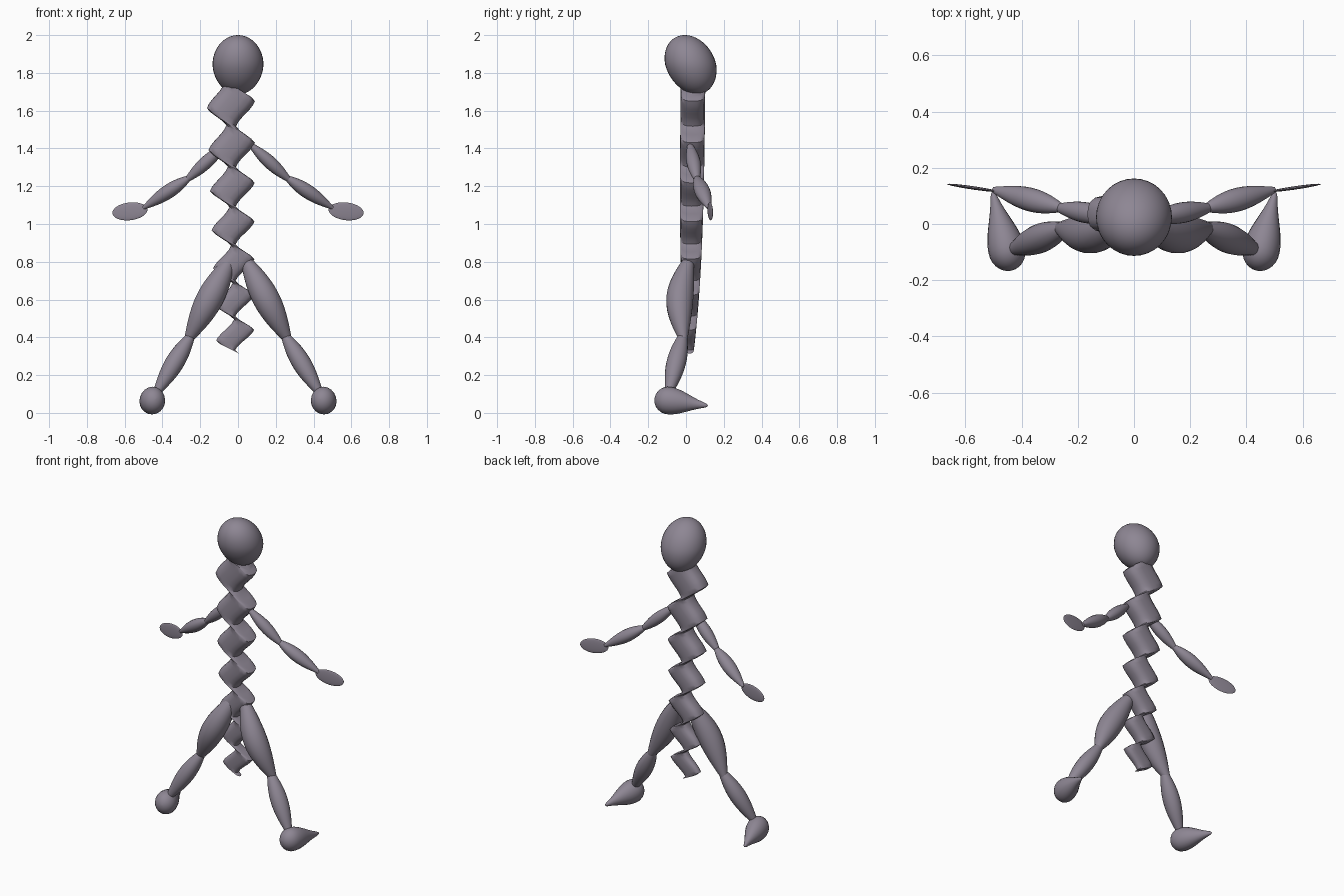
import bpy, bmesh
from math import sin, cos, pi, sqrt, floor
from mathutils import Vector

if "Cube" in bpy.data.objects:
    bpy.data.objects.remove(bpy.data.objects["Cube"], do_unlink=True)

skin_mat = bpy.data.materials.new("mauve grey")
skin_mat.use_nodes = True
COLOUR = (0.27, 0.24, 0.295, 1)
skin_mat.diffuse_color = COLOUR
skin_mat.node_tree.nodes["Principled BSDF"].inputs["Base Color"].default_value = COLOUR


def loft(name, rings, angle=60):
    """Join closed rings of points into a capped, smooth-shaded skin."""
    bm = bmesh.new()
    loops = [[bm.verts.new(p) for p in ring] for ring in rings]
    n = len(loops[0])
    for a, b in zip(loops, loops[1:]):
        for i in range(n):
            j = (i + 1) % n
            bm.faces.new((a[i], a[j], b[j], b[i]))
    bm.faces.new(loops[0])
    bm.faces.new(loops[-1])
    bmesh.ops.recalc_face_normals(bm, faces=bm.faces)
    mesh = bpy.data.meshes.new(name)
    bm.to_mesh(mesh)
    bm.free()
    mesh.materials.append(skin_mat)
    obj = bpy.data.objects.new(name, mesh)
    bpy.context.collection.objects.link(obj)
    bpy.ops.object.select_all(action='DESELECT')
    obj.select_set(True)
    bpy.context.view_layer.objects.active = obj
    bpy.ops.object.shade_smooth_by_angle(angle=angle * pi / 180)
    return obj


def limb(name, a, b, wide, tall, profile, side, bow=(0, 0, 0), steps=20, segs=20):
    """Spindle from a to b; profile(t) scales its elliptical section."""
    a, b, bow = Vector(a), Vector(b), Vector(bow)
    d = (b - a).normalized()
    u = d.cross(Vector((0, 0, 1))).normalized()
    v = u.cross(d)
    rings = []
    for k in range(steps + 1):
        t = (1 - cos(pi * k / steps)) / 2
        c = a.lerp(b, t) + bow * sin(pi * t)
        r = profile(t)
        ring = []
        for i in range(segs):
            q = 2 * pi * i / segs
            p = c + u * (wide * r * cos(q)) + v * (tall * r * sin(q))
            ring.append((p.x * side, p.y, p.z))
        rings.append(ring)
    loft(name, rings)


def muscle(end, skew=1.0):
    return lambda t: end + (1 - end) * sin(pi * t ** skew)


def oval(t):
    return max(0.02, sqrt(max(0, 1 - (2 * t - 1) ** 2)))


def teardrop(t):
    if t < 0.25:
        return max(0.02, sqrt(max(0, 1 - (1 - t / 0.25) ** 2)))
    s = (t - 0.25) / 0.75
    return max(0.02, (0.62 + 0.38 * cos(pi * s)) * sqrt(1 - s ** 8))


# Head: egg leaning slightly forward at the crown
head = []
for k in range(25):
    f = pi * (0.02 + 0.96 * k / 24)
    z = 0.157 * cos(f)
    r = 0.135 * sin(f) * (1 + 0.35 * min(z, 0))
    head.append([(r * cos(2 * pi * i / 32),
                  0.025 - 0.2 * z + r * sin(2 * pi * i / 32),
                  1.843 + z) for i in range(32)])
loft("head", head)


# Spine: tapering zigzag of tilted sections
def zigzag(phase):
    """Sharpened wave: 1 at whole phases, -1 at 0.6 past them."""
    p = phase - floor(phase)
    s = p / 0.6 if p < 0.6 else (1 - p) / 0.4
    return 0.5 * cos(pi * s) + 0.5 * (1 - 2 * s)


TURNS, SUB = 6.7, 10
START = -0.1
count = round((TURNS - START) * SUB)
spine = []
for k in range(count + 1):
    phase = START + k / SUB
    t = phase / TURNS
    z = 1.70 - 1.52 * t + 0.16 * t * t
    half = 0.08 - 0.03 * t
    drop = 0.05 - 0.025 * t
    depth = 0.065 - 0.043 * max(t, 0) ** 3
    x = -0.04 + 0.025 * t + 0.05 * zigzag(phase)
    ring = []
    for i in range(20):
        q = 2 * pi * i / 20
        c, s = cos(q), sin(q)
        e = (abs(c) ** 3 + abs(s) ** 3) ** (-1 / 3)
        ring.append((x + half * c * e, 0.037 - 0.017 * t + depth * s * e, z - drop * c * e))
    spine.append(ring)
loft("spine", spine, 50)

# Arms and legs, one set on each side
for label, side in (("left", 1), ("right", -1)):
    limb(label + "_upper_arm", (0.06, 0.02, 1.425), (0.28, 0.06, 1.225),
         0.037, 0.035, muscle(0.3), side)
    limb(label + "_forearm", (0.25, 0.055, 1.25), (0.50, 0.122, 1.085),
         0.042, 0.038, muscle(0.25, 0.9), side)
    limb(label + "_hand", (0.48, 0.115, 1.078), (0.665, 0.142, 1.056),
         0.006, 0.047, oval, side)
    limb(label + "_thigh", (0.03, 0.02, 0.83), (0.265, -0.015, 0.385),
         0.072, 0.072, muscle(0.3), side, bow=(0, -0.035, 0))
    limb(label + "_calf", (0.245, -0.015, 0.415), (0.43, -0.09, 0.11),
         0.052, 0.05, muscle(0.4, 0.95), side)
    limb(label + "_foot", (0.435, -0.165, 0.075), (0.503, 0.115, 0.038),
         0.066, 0.073, teardrop, side)
